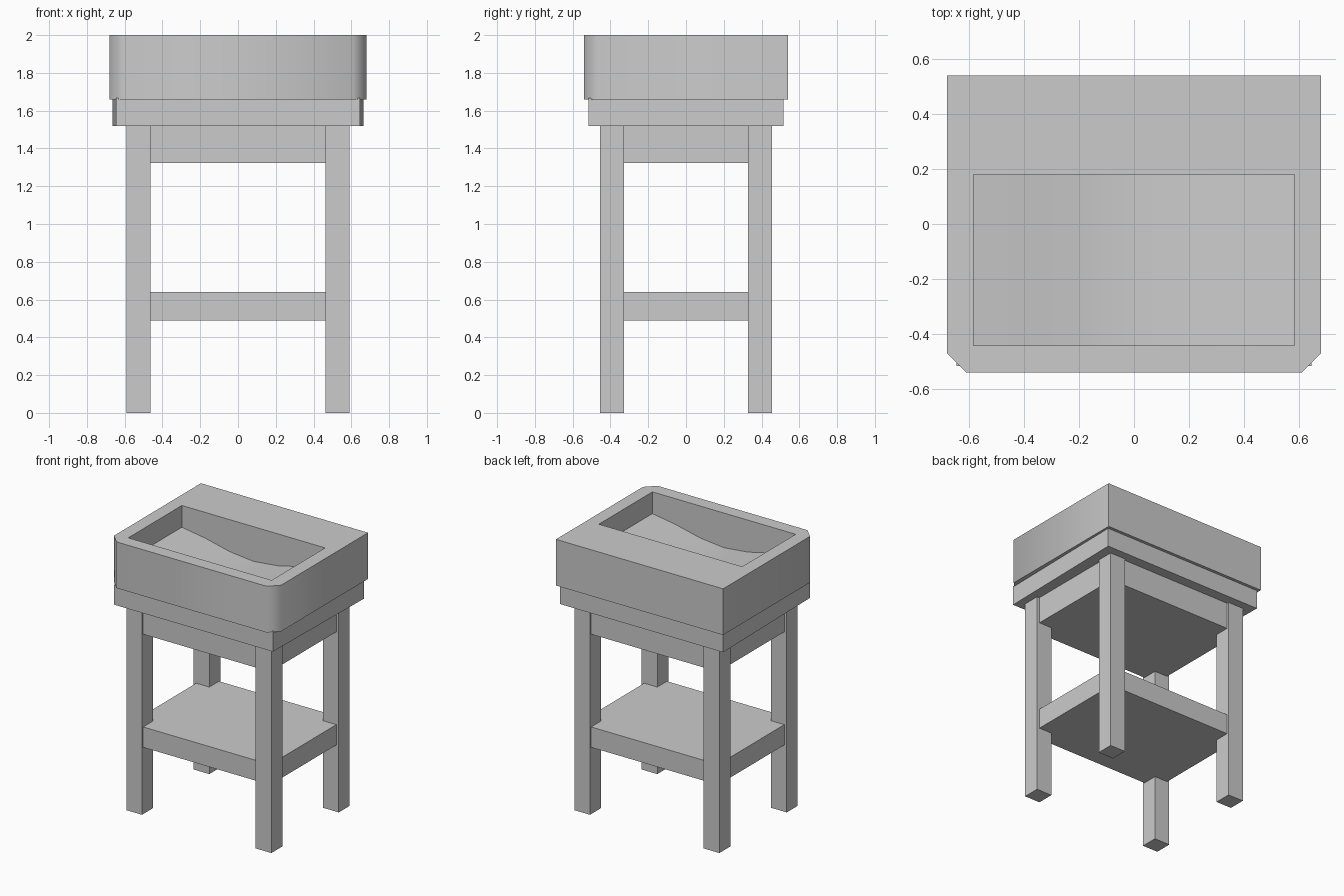
import bpy, bmesh, math

if "Cube" in bpy.data.objects:
    bpy.data.objects.remove(bpy.data.objects["Cube"])


def prism(name, pts, vec):
    """Extrude a closed polygon of 3D points along vec."""
    bm = bmesh.new()
    face = bm.faces.new([bm.verts.new(p) for p in pts])
    ext = bmesh.ops.extrude_face_region(bm, geom=[face])
    moved = [g for g in ext["geom"] if isinstance(g, bmesh.types.BMVert)]
    bmesh.ops.translate(bm, verts=moved, vec=vec)
    bmesh.ops.recalc_face_normals(bm, faces=bm.faces)
    me = bpy.data.meshes.new(name)
    bm.to_mesh(me)
    bm.free()
    ob = bpy.data.objects.new(name, me)
    bpy.context.collection.objects.link(ob)
    return ob


def box(name, x0, x1, y0, y1, z0, z1):
    pts = [(x0, y0, z0), (x1, y0, z0), (x1, y1, z0), (x0, y1, z0)]
    return prism(name, pts, (0, 0, z1 - z0))


# Basin block with clipped front corners
outline = [(-0.68, 0.54), (-0.68, -0.47), (-0.61, -0.54),
           (0.61, -0.54), (0.68, -0.47), (0.68, 0.54)]
basin = prism("basin", [(x, y, 1.66) for x, y in outline], (0, 0, 0.34))

# Recess with a shallow dished floor
floor = [(-0.583, 1.84), (-0.39, 1.81), (-0.195, 1.765), (0, 1.745),
         (0.195, 1.765), (0.39, 1.81), (0.583, 1.84)]
profile = [(-0.583, 2.1)] + floor + [(0.583, 2.1)]
cutter = prism("basin_cutter", [(x, -0.442, z) for x, z in profile], (0, 0.622, 0))
mod = basin.modifiers.new("recess", 'BOOLEAN')
mod.object = cutter
mod.operation = 'DIFFERENCE'
mod.solver = 'EXACT'
bpy.context.view_layer.objects.active = basin
basin.select_set(True)
bpy.ops.object.modifier_apply(modifier="recess")
bpy.data.objects.remove(cutter)
bpy.ops.object.shade_smooth_by_angle(angle=math.radians(50))

# Counter slab, slightly narrower at the front
prism("counter_slab", [(-0.646, -0.517, 1.52), (0.646, -0.517, 1.52),
                       (0.664, 0.517, 1.52), (-0.664, 0.517, 1.52)], (0, 0, 0.146))

# Apron and lower shelf
box("apron", -0.57, 0.57, -0.44, 0.44, 1.322, 1.525)
box("shelf", -0.57, 0.57, -0.44, 0.44, 0.49, 0.64)

# Four legs
for row, sy in (("front", -1), ("back", 1)):
    for side, sx in (("left", -1), ("right", 1)):
        xs = sorted((sx * 0.463, sx * 0.59))
        ys = sorted((sy * 0.328, sy * 0.455))
        box(f"{row}_{side}_leg", *xs, *ys, 0, 1.525)
